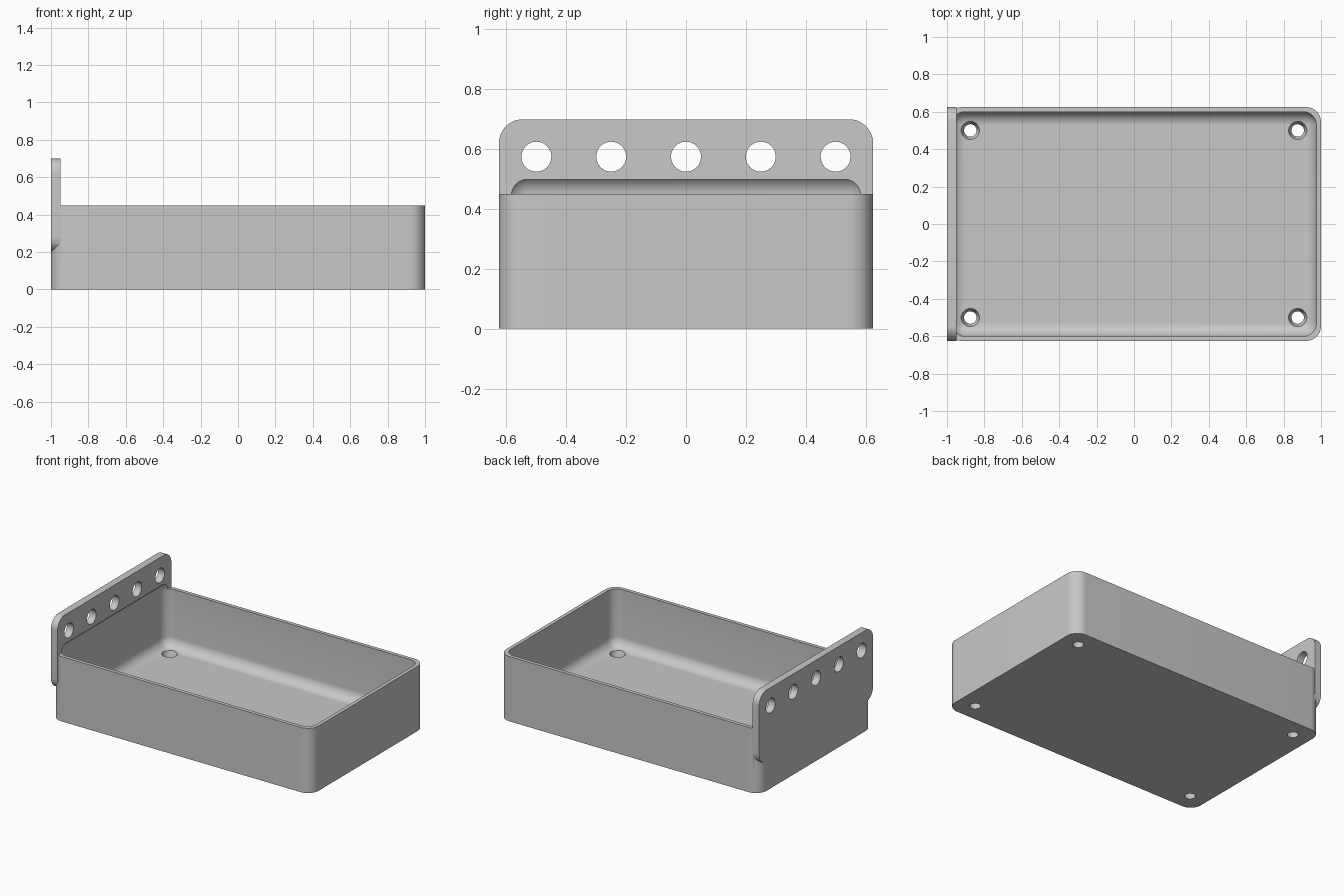
import bpy
import bmesh
import math
from mathutils import Matrix, Vector

if "Cube" in bpy.data.objects:
    bpy.data.objects.remove(bpy.data.objects["Cube"], do_unlink=True)

HALF_Y = 0.625
OUTER_R = 0.08
INNER_R = 0.07
FLOOR = 0.05

grey = bpy.data.materials.new("plain grey")
grey.use_nodes = True
colour = (0.58, 0.58, 0.58, 1)
grey.diffuse_color = colour
grey.node_tree.nodes["Principled BSDF"].inputs["Base Color"].default_value = colour


def make_object(name, bm):
    mesh = bpy.data.meshes.new(name)
    bmesh.ops.recalc_face_normals(bm, faces=bm.faces)
    bm.to_mesh(mesh)
    bm.free()
    mesh.materials.append(grey)
    obj = bpy.data.objects.new(name, mesh)
    bpy.context.collection.objects.link(obj)
    return obj


def rounded_box(name, low, high, radius, axis=None, segments=12):
    """Box with edges along one axis rounded, or all edges if axis is None."""
    low, high = Vector(low), Vector(high)
    bm = bmesh.new()
    size = Matrix.Diagonal((*(high - low), 1))
    bmesh.ops.create_cube(bm, size=1, matrix=Matrix.Translation((low + high) / 2) @ size)
    edges = [e for e in bm.edges if axis is None
             or abs((e.verts[0].co - e.verts[1].co).normalized()[axis]) > 0.9]
    bmesh.ops.bevel(bm, geom=edges, offset=radius, offset_type='OFFSET',
                    segments=segments, profile=0.5, affect='EDGES')
    return make_object(name, bm)


def add_cone(bm, centre, r_low, r_high, depth, rotation=Matrix()):
    bmesh.ops.create_cone(bm, cap_ends=True, segments=40, radius1=r_low, radius2=r_high,
                          depth=depth, matrix=Matrix.Translation(centre) @ rotation)


def combine(target, other, operation):
    """Apply a boolean and remove the helper."""
    mod = target.modifiers.new("combine", 'BOOLEAN')
    mod.object = other
    mod.operation = operation
    mod.solver = 'EXACT'
    bpy.context.view_layer.objects.active = target
    bpy.ops.object.modifier_apply(modifier=mod.name)
    bpy.data.objects.remove(other, do_unlink=True)


# Tray body with rounded upright corners, joined to the mounting plate
tray = rounded_box("tray_with_mounting_plate", (-1, -HALF_Y, 0), (1, HALF_Y, 0.45), OUTER_R, axis=2)
plate = rounded_box("mounting_plate", (-1, -HALF_Y, 0.2), (-0.95, HALF_Y, 0.7), OUTER_R, axis=0)
combine(tray, plate, 'UNION')

# Hollow with rounded edges, which also bites into the plate
cavity = rounded_box("cavity_cutter", (-0.975, -0.6, FLOOR), (0.975, 0.6, 0.516), INNER_R)
combine(tray, cavity, 'DIFFERENCE')

# Row of holes through the plate
bm = bmesh.new()
sideways = Matrix.Rotation(math.pi / 2, 4, 'Y')
for i in range(-2, 3):
    add_cone(bm, (-0.975, i * 0.25, 0.575), 0.05, 0.05, 0.2, sideways)
combine(tray, make_object("plate_hole_cutter", bm), 'DIFFERENCE')

# Tapered drain holes in the floor corners, extended past both floor faces
bm = bmesh.new()
for x in (-0.875, 0.875):
    for y in (-0.5, 0.5):
        add_cone(bm, (x, y, FLOOR / 2), 0.026, 0.056, FLOOR * 2)
combine(tray, make_object("floor_hole_cutter", bm), 'DIFFERENCE')

# Smooth shading with crisp edges
bpy.ops.object.select_all(action='DESELECT')
tray.select_set(True)
bpy.context.view_layer.objects.active = tray
bpy.ops.object.shade_smooth_by_angle(angle=math.radians(30))
